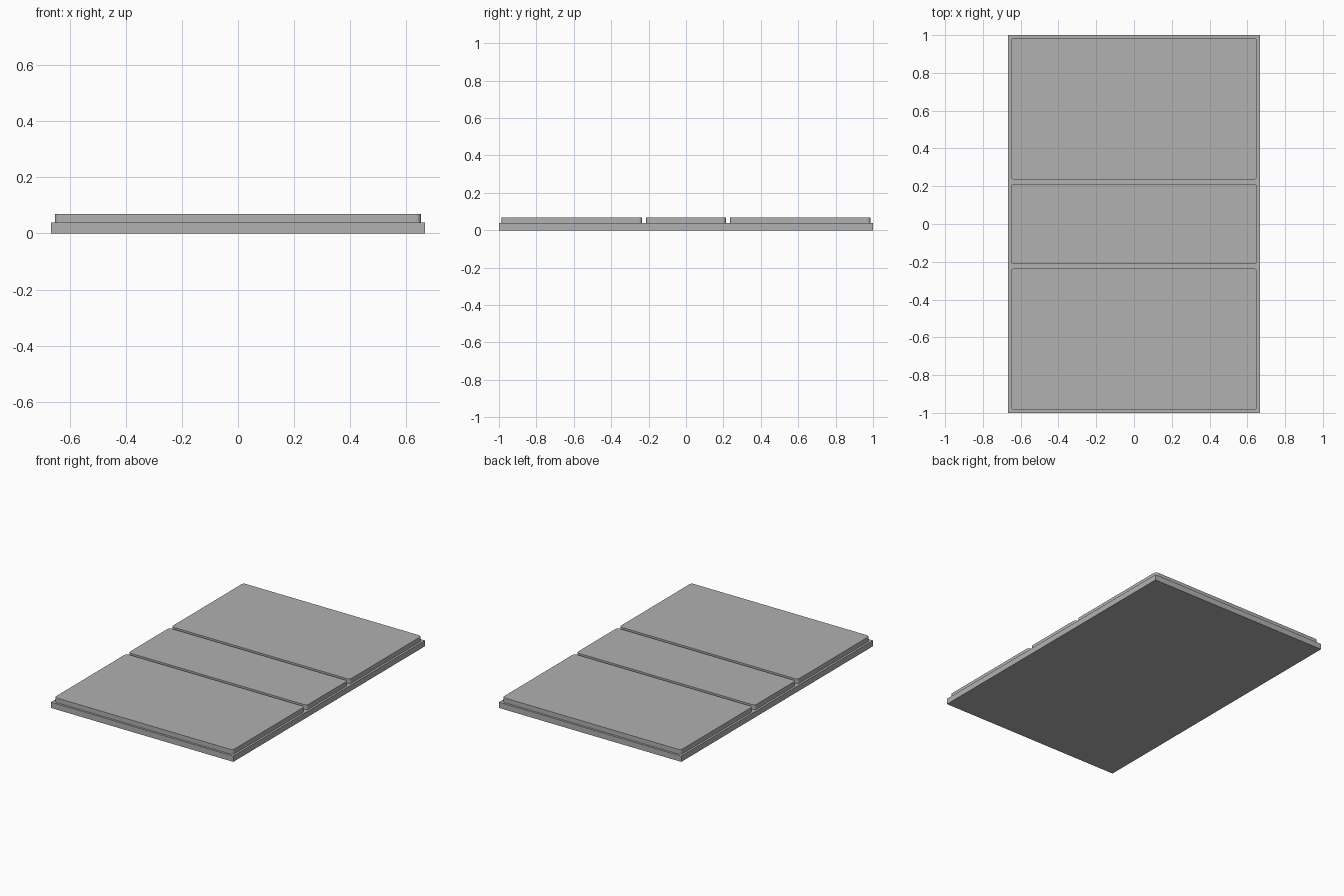
import bpy, bmesh

if "Cube" in bpy.data.objects:
    bpy.data.objects.remove(bpy.data.objects["Cube"])

BASE_TOP = 0.038
PANEL_TOP = 0.069

# Mid-dark grey shared by all parts
grey = bpy.data.materials.new("dark_grey")
grey.diffuse_color = (0.44, 0.44, 0.44, 1.0)
grey.use_nodes = True
grey.node_tree.nodes["Principled BSDF"].inputs["Base Color"].default_value = grey.diffuse_color


def slab(name, x, y0, y1, z0, z1, radius=0.0):
    """Flat slab, optionally with rounded vertical corners."""
    bm = bmesh.new()
    bmesh.ops.create_cube(bm, size=1)
    for v in bm.verts:
        v.co = (x if v.co.x > 0 else -x,
                y1 if v.co.y > 0 else y0,
                z1 if v.co.z > 0 else z0)
    if radius:
        upright = [e for e in bm.edges
                   if abs(e.verts[0].co.z - e.verts[1].co.z) > 1e-4]
        bmesh.ops.bevel(bm, geom=upright, offset=radius, segments=4,
                        profile=0.5, affect='EDGES')
    mesh = bpy.data.meshes.new(name)
    bm.to_mesh(mesh)
    bm.free()
    mesh.materials.append(grey)
    obj = bpy.data.objects.new(name, mesh)
    bpy.context.collection.objects.link(obj)
    return obj


# Base board
slab("base_board", 0.666, -1.0, 1.0, 0.0, BASE_TOP)

# Three raised panels separated by narrow grooves
for name, y0, y1 in (("front_panel", -0.986, -0.235),
                     ("middle_panel", -0.213, 0.213),
                     ("back_panel", 0.235, 0.986)):
    slab(name, 0.652, y0, y1, BASE_TOP, PANEL_TOP, 0.018)
